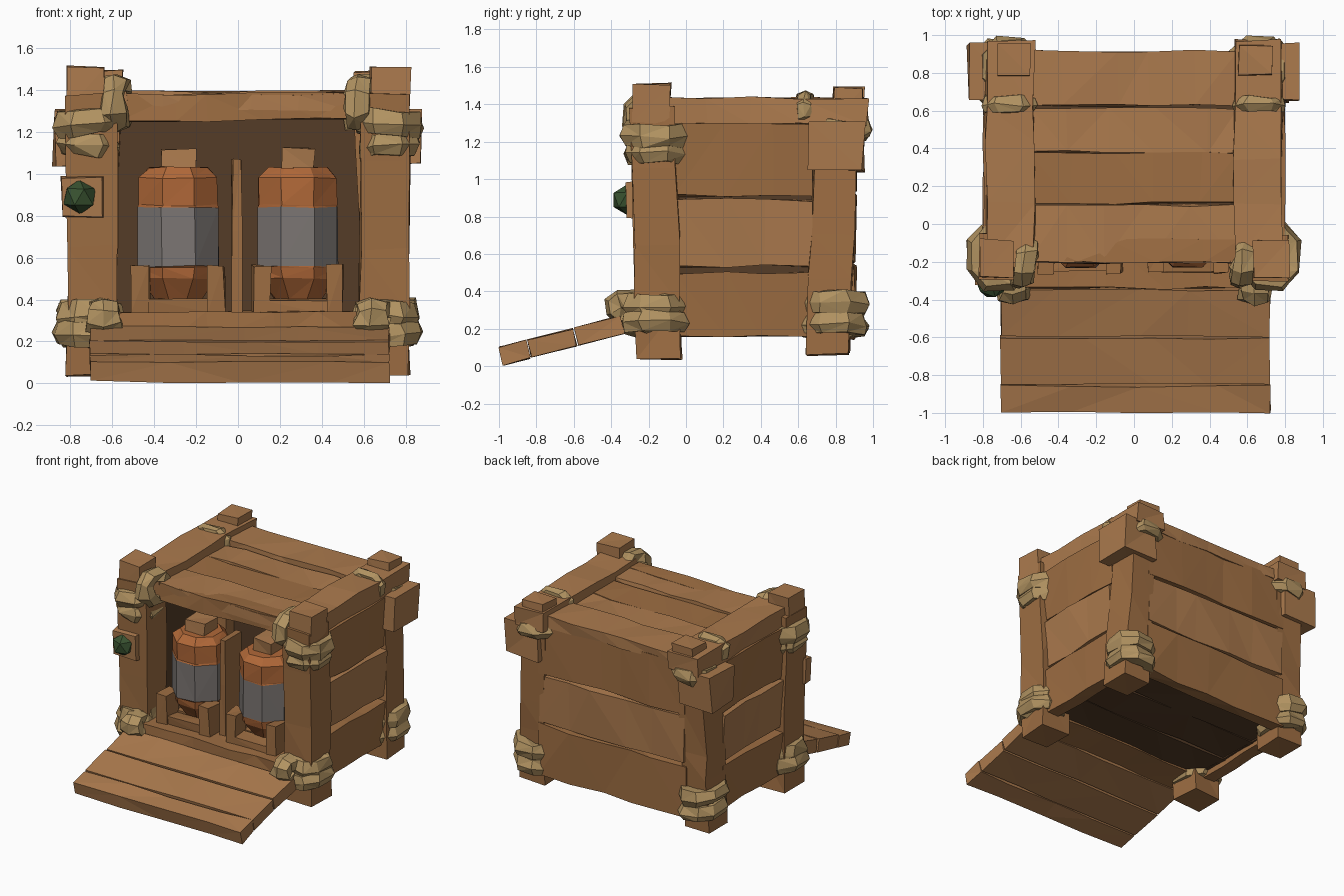
import bpy, bmesh, math, random
from mathutils import Vector, Matrix

if "Cube" in bpy.data.objects:
    bpy.data.objects.remove(bpy.data.objects["Cube"])

random.seed(7)


def material(name, rgb):
    m = bpy.data.materials.new(name)
    m.diffuse_color = (*rgb, 1)
    m.use_nodes = True
    m.node_tree.nodes["Principled BSDF"].inputs["Base Color"].default_value = m.diffuse_color
    return m


WOOD = material("wood", (0.34, 0.155, 0.055))
PALE = material("pale_wood", (0.41, 0.195, 0.075))
DARK = material("shaded_wood", (0.09, 0.045, 0.02))
ROPE = material("rope", (0.44, 0.29, 0.12))
ORANGE = material("orange_paint", (0.44, 0.14, 0.04))
GREY = material("grey_metal", (0.2, 0.18, 0.17))
GREEN = material("green_gem", (0.04, 0.085, 0.03))


def finish(bm, name, mats, jitter=0.0):
    for v in bm.verts:
        v.co += Vector([random.uniform(-jitter, jitter) for _ in range(3)])
    bmesh.ops.triangulate(bm, faces=[f for f in bm.faces if len(f.verts) == 4])
    bmesh.ops.recalc_face_normals(bm, faces=bm.faces)
    me = bpy.data.meshes.new(name)
    bm.to_mesh(me)
    bm.free()
    for m in mats:
        me.materials.append(m)
    ob = bpy.data.objects.new(name, me)
    bpy.context.collection.objects.link(ob)
    return ob


def box(name, lo, hi, mat=WOOD, cuts=0, jitter=0.009, lean=(0, 0), rot=None):
    """Rough-hewn timber between two corners, cut along its longest side."""
    lo, hi = Vector(lo), Vector(hi)
    size, mid = hi - lo, (lo + hi) / 2
    bm = bmesh.new()
    bmesh.ops.create_cube(bm, size=1)
    axis = max(range(3), key=lambda i: size[i])
    for k in range(cuts):
        p, n = Vector(), Vector()
        p[axis], n[axis] = (k + 1 + random.uniform(-.25, .25)) / (cuts + 1) - 0.5, 1
        bmesh.ops.bisect_plane(bm, geom=bm.verts[:] + bm.edges[:] + bm.faces[:],
                               plane_co=p, plane_no=n)
    for v in bm.verts:
        t = v.co.z + 0.5
        v.co = Vector([v.co[i] * size[i] for i in range(3)])
        if rot:
            v.co = rot @ v.co
        v.co += mid + Vector((lean[0] * t, lean[1] * t, 0))
    return finish(bm, name, [mat], jitter)


def rope(name, c, a, b, h, axis="z", tilt=0.0, t=0.045):
    """Chunky faceted loop round a timber; a and b are its outer half sizes."""
    a, b = a - t, b - t
    k = 0.45
    path = [(a, -b * k), (a, b * k), (a * k, b), (-a * k, b),
            (-a, b * k), (-a, -b * k), (-a * k, -b), (a * k, -b)]
    bm = bmesh.new()
    rings = []
    for u, v in path:
        d = Vector((u, v)).normalized()
        s = random.uniform(0.8, 1.15)
        ring = []
        for r, w in ((-t, -h), (0.5 * t, -h), (t, -0.1 * h), (0.5 * t, h), (-t, h)):
            p, q, w = u + d.x * r, v + d.y * r, w * s + tilt * u
            co = {"z": (p, q, w), "y": (p, w, q), "x": (w, p, q)}[axis]
            ring.append(bm.verts.new(Vector(c) + Vector(co)))
        rings.append(ring)
    for i in range(8):
        r0, r1 = rings[i], rings[(i + 1) % 8]
        for j in range(5):
            bm.faces.new((r0[j], r0[(j + 1) % 5], r1[(j + 1) % 5], r1[j]))
    return finish(bm, name, [ROPE], 0.01)


def canister(name, x, y):
    """Eight-sided tank lofted from (radius, height) rings."""
    prof = [(0.11, 0.4), (0.18, 0.5), (0.185, 0.55), (0.19, 0.56),
            (0.19, 0.84), (0.187, 0.85), (0.187, 0.98), (0.14, 1.03)]
    bm = bmesh.new()
    rings = [[bm.verts.new((x + r / math.cos(math.pi / 8) * math.cos((i + .5) * math.pi / 4),
                            y + r / math.cos(math.pi / 8) * math.sin((i + .5) * math.pi / 4), z))
              for i in range(8)] for r, z in prof]
    for k in range(len(rings) - 1):
        for i in range(8):
            j = (i + 1) % 8
            f = bm.faces.new((rings[k][i], rings[k][j], rings[k + 1][j], rings[k + 1][i]))
            f.material_index = 1 if k == 3 else 0
    bm.faces.new(rings[0])
    bm.faces.new(rings[-1])
    return finish(bm, name, [ORANGE, GREY], 0.004)


for s, side in ((-1, "left"), (1, "right")):
    def sbox(name, x0, x1, y, z, *args, **kw):
        xs = sorted((s * x0, s * x1))
        return box(f"{side}_{name}", (xs[0], y[0], z[0]), (xs[1], y[1], z[1]), *args, **kw)

    # Corner posts and their pale cut ends
    sbox("front_post", 0.58, 0.815, (-0.265, -0.025), (0.04, 1.38), cuts=3, jitter=0.01,
         lean=(0, -0.03))
    sbox("front_post_cap", 0.63, 0.82, (-0.285, -0.085), (1.3, 1.51), PALE)
    sbox("back_post", 0.6, 0.81, (0.64, 0.87), (0.06, 1.4), cuts=3, jitter=0.01,
         lean=(-s * 0.05, 0.05))
    sbox("back_post_cap", 0.555, 0.73, (0.785, 0.95), (1.3, 1.49), PALE)
    sbox("back_collar", 0.6, 0.875, (0.66, 0.95), (1.04, 1.31), PALE, jitter=0.012)

    # Side frame: top beam, three wall planks and the dark lining behind them
    sbox("top_beam", 0.53, 0.785, (-0.2, 0.97), (1.29, 1.435), PALE, cuts=3, jitter=0.01)
    for i, z in enumerate(((0.16, 0.5), (0.535, 0.89), (0.91, 1.3))):
        sbox(f"wall_plank_{i}", 0.67, 0.775, (-0.06, 0.68), z, PALE if i == 1 else WOOD,
             cuts=2, jitter=0.01, lean=(s * 0.02, 0))
    sbox("wall_lining", 0.65, 0.69, (-0.1, 0.8), (0.2, 1.3), DARK)

    # Rope lashings
    for i, (z, w) in enumerate(((1.245, 0.17), (1.14, 0.15), (0.335, 0.155), (0.23, 0.17))):
        tilt = s * 0.12 * (1 if i % 2 else -1)
        rope(f"{side}_front_post_rope_{i}", (s * 0.715, -0.165, z), w, w + 0.015, 0.06, tilt=tilt)
    for i, z in enumerate((0.335, 0.22)):
        rope(f"{side}_back_post_rope_{i}", (s * 0.7, 0.79, z), 0.165, 0.185, 0.06, tilt=0.1 * s)
    rope(f"{side}_back_top_rope", (s * 0.66, 0.83, 1.27), 0.165, 0.165, 0.06, tilt=-0.1 * s)
    rope(f"{side}_beam_rope", (s * 0.66, 0.635, 1.365), 0.15, 0.11, 0.045, "y")
    rope(f"{side}_lintel_rope", (s * 0.58, -0.2, 1.335), 0.14, 0.14, 0.055, "x", tilt=0.15)
    rope(f"{side}_hinge_rope", (s * 0.64, -0.32, 0.315), 0.11, 0.095, 0.075, "x")

    # Canister with its stopper and cradle
    cx, cy = s * 0.285, -0.04
    canister(f"{side}_canister", cx, cy)
    box(f"{side}_canister_stopper", (cx - 0.08, cy - 0.08, 1.02), (cx + 0.08, cy + 0.08, 1.12), PALE)
    for e in (-1, 1):
        bx = cx + e * 0.175
        box(f"{side}_cradle_block_{e + 1}", (bx - 0.043, -0.26, 0.33), (bx + 0.043, -0.12, 0.56))
    box(f"{side}_cradle_bar", (cx - 0.17, -0.25, 0.33), (cx + 0.17, -0.14, 0.4))
    box(f"{side}_cradle_base", (cx - 0.15, -0.13, 0.32), (cx + 0.15, 0.14, 0.405))

# Divider between the canisters
box("divider", (-0.028, -0.18, 0.33), (0.018, 0.02, 1.07), cuts=1, jitter=0.005)

# Back wall and roof planks, with dark linings closing the gaps
for i, (z0, z1) in enumerate(((0.15, 0.54), (0.56, 0.92), (0.94, 1.33))):
    box(f"back_plank_{i}", (-0.62, 0.8, z0), (0.62, 0.905, z1), PALE if i == 1 else WOOD,
        cuts=4, jitter=0.01)
box("back_lining", (-0.66, 0.78, 0.2), (0.66, 0.82, 1.3), DARK)
for i, (y0, y1, z) in enumerate(((-0.2, 0.1, 1.38), (0.11, 0.38, 1.365), (0.38, 0.61, 1.365),
                                 (0.625, 0.915, 1.39))):
    box(f"roof_plank_{i}", (-0.55, y0, z - 0.08), (0.55, y1, z), WOOD if i == 1 else PALE,
        cuts=4, jitter=0.009)
box("roof_lining", (-0.62, -0.1, 1.265), (0.62, 0.82, 1.31), DARK)

# Front lintel, sill and floor
box("lintel", (-0.57, -0.205, 1.255), (0.57, -0.08, 1.38), cuts=4,
    rot=Matrix.Rotation(-0.015, 3, "Y"))
box("sill", (-0.62, -0.34, 0.19), (0.62, -0.08, 0.345), cuts=4)
for i in range(3):
    y = -0.1 + i * 0.31
    box(f"floor_plank_{i}", (-0.68, y, 0.205), (0.68, y + 0.3, 0.335), DARK, cuts=3)

# Lowered ramp of three sloping planks
slope = Matrix.Rotation(math.radians(14.5), 3, "X")
for i, (y, z, length) in enumerate(((-0.917, 0.072, 0.145), (-0.715, 0.124, 0.25),
                                    (-0.46, 0.191, 0.255))):
    box(f"ramp_plank_{i}", (-0.705, y - length / 2, z - 0.047), (0.72, y + length / 2, z + 0.047),
        PALE, cuts=3, jitter=0.006, rot=slope)

# Gem switch on the front left post
box("switch_plate", (-0.84, -0.315, 0.79), (-0.64, -0.26, 0.985), PALE)
bm = bmesh.new()
bmesh.ops.create_icosphere(bm, subdivisions=1, radius=0.085,
                           matrix=Matrix.Translation((-0.755, -0.315, 0.89)))
finish(bm, "switch_gem", [GREEN], 0.004)
